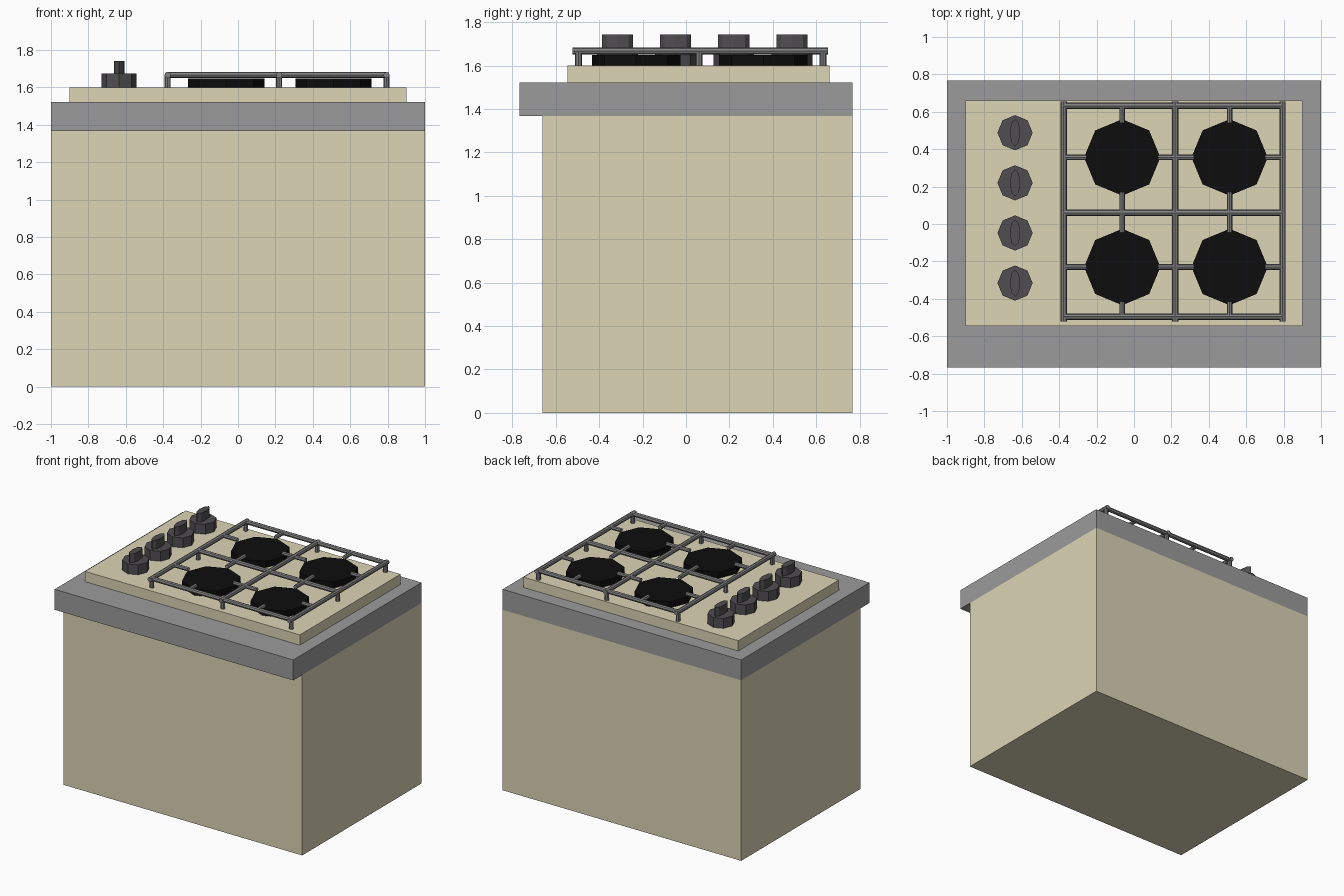
import bpy
from math import pi
from mathutils import Vector

if "Cube" in bpy.data.objects:
    bpy.data.objects.remove(bpy.data.objects["Cube"])


def material(name, r, g, b):
    m = bpy.data.materials.new(name)
    m.diffuse_color = (r, g, b, 1)
    m.use_nodes = True
    m.node_tree.nodes["Principled BSDF"].inputs["Base Color"].default_value = m.diffuse_color
    return m


CREAM = material("cream", 0.71, 0.66, 0.46)
STONE = material("stone_grey", 0.33, 0.33, 0.33)
KNOB = material("knob_grey", 0.08, 0.075, 0.08)
STEEL = material("steel_grey", 0.22, 0.22, 0.22)
BLACK = material("burner_black", 0.004, 0.004, 0.004)


def finish(name, mat):
    ob = bpy.context.object
    ob.name = name
    ob.data.materials.append(mat)
    return ob


def box(name, lo, hi, mat):
    lo, hi = Vector(lo), Vector(hi)
    bpy.ops.mesh.primitive_cube_add(size=1, location=(lo + hi) / 2)
    bpy.context.object.scale = hi - lo
    return finish(name, mat)


def disc(name, x, y, z0, z1, rx, ry, mat, sides=8):
    bpy.ops.mesh.primitive_cylinder_add(vertices=sides, radius=1, depth=z1 - z0,
                                        location=(x, y, (z0 + z1) / 2))
    bpy.context.object.scale = (rx, ry, 1)
    return finish(name, mat)


def rod(name, a, b, r=0.017):
    a, b = Vector(a), Vector(b)
    bpy.ops.mesh.primitive_cylinder_add(vertices=8, radius=r, depth=(b - a).length,
                                        location=(a + b) / 2)
    ob = finish(name, STEEL)
    ob.rotation_euler = (b - a).to_track_quat('Z', 'Y').to_euler()
    return ob


# Cabinet, worktop with front overhang, hob plate
box("cabinet", (-1, -0.66, 0), (1, 0.767, 1.367), CREAM)
box("worktop", (-1, -0.767, 1.367), (1, 0.767, 1.522), STONE)
box("hob_plate", (-0.9, -0.545, 1.522), (0.9, 0.66, 1.6), CREAM)

# Control knobs with oval grips
for i in range(4):
    y = 0.488 - i * 0.268
    disc(f"knob_base_{i}", -0.636, y, 1.6, 1.675, 0.094, 0.094, KNOB)
    disc(f"knob_grip_{i}", -0.636, y, 1.675, 1.742, 0.028, 0.072, KNOB)

# Grate: three rods each way
Z = 1.667
XS, YS = (-0.376, 0.22, 0.794), (-0.495, 0.06, 0.632)
for i, x in enumerate(XS):
    rod(f"grate_long_rod_{i}", (x, -0.522, Z), (x, 0.655, Z))
for i, y in enumerate(YS):
    rod(f"grate_cross_rod_{i}", (XS[0], y, Z), (XS[2], y, Z))

# Feet around the grate's edge
for i, x in enumerate(XS):
    for j, y in enumerate(YS):
        if (i, j) != (1, 1):
            rod(f"grate_foot_{i}{j}", (x, y, 1.6), (x, y, Z), 0.016)

# Burners with four pan supports each
for i, bx in enumerate((-0.063, 0.511)):
    for j, by in enumerate((-0.23, 0.356)):
        disc(f"burner_{i}{j}", bx, by, 1.6, 1.648, 0.204, 0.204, BLACK)
        for k in (0, 1):
            s = 2 * k - 1
            rod(f"support_x_{i}{j}{k}", (XS[i + k], by, Z), (bx + s * 0.19, by, Z), 0.015)
            rod(f"support_y_{i}{j}{k}", (bx, YS[j + k], Z), (bx, by + s * 0.185, Z), 0.015)
